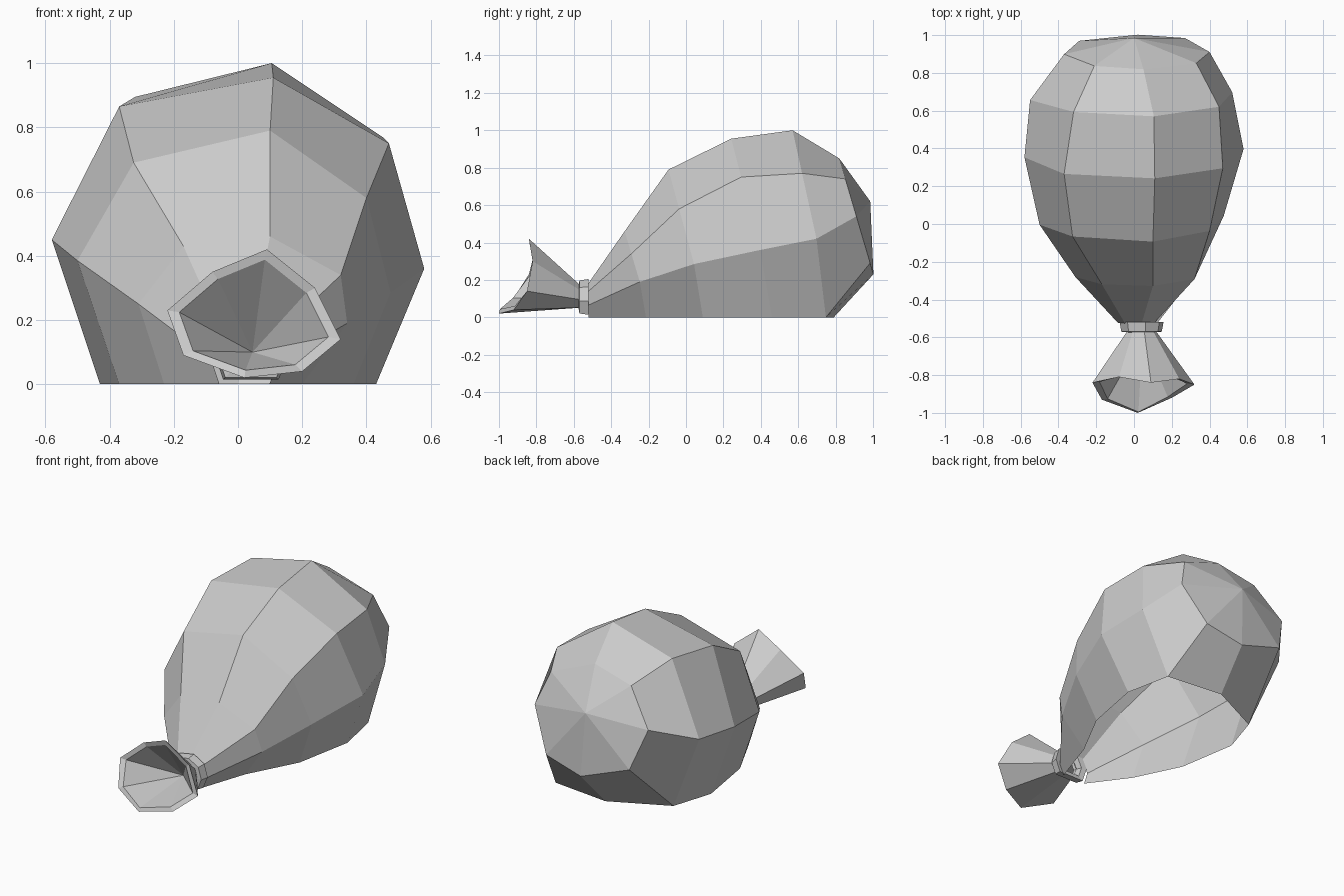
import bpy
import bmesh
from mathutils import Vector

cube = bpy.data.objects.get("Cube")
if cube:
    bpy.data.objects.remove(cube, do_unlink=True)

# Single matte grey
grey = bpy.data.materials.new("pale grey")
grey.use_nodes = True
colour = (0.6, 0.6, 0.6, 1.0)
grey.diffuse_color = colour
grey.node_tree.nodes["Principled BSDF"].inputs["Base Color"].default_value = colour


def loft(name, rings, end=None, closed=False):
    """Skin rings of points with quads, leaving the side on the ground open."""
    bm = bmesh.new()
    loops = [[bm.verts.new(p) for p in ring] for ring in rings]
    pairs = list(zip(loops, loops[1:]))
    if closed:
        pairs.append((loops[-1], loops[0]))
    count = len(loops[0])
    for a, b in pairs:
        for i in range(count):
            j = (i + 1) % count
            quad = (a[i], a[j], b[j], b[i])
            if max(v.co.z for v in quad) > 0:
                bm.faces.new(quad)
    if end:
        tip = bm.verts.new(end)
        for i in range(count):
            bm.faces.new((tip, loops[-1][i], loops[-1][(i + 1) % count]))
    loose = [v for v in bm.verts if not v.link_faces]
    bmesh.ops.delete(bm, geom=loose, context='VERTS')
    bmesh.ops.recalc_face_normals(bm, faces=bm.faces)
    mesh = bpy.data.meshes.new(name)
    bm.to_mesh(mesh)
    bm.free()
    mesh.materials.append(grey)
    obj = bpy.data.objects.new(name, mesh)
    bpy.context.collection.objects.link(obj)


# Lopsided eight-sided cross-section (x, z), counted from the right side over the top
section = [(-.58, .45), (-.37, .865), (.11, .955), (.47, .75),
           (.58, .36), (.43, 0), (0, 0), (-.43, 0)]
# How far each corner of a section is pulled towards the front
pull = (.02, 0, 0, 0, 0, .03, 0, .12)


def body_ring(y, lean, twist, points):
    """Section leaning forward with height and twisted a little at the ground."""
    return [Vector((x, y - lean * z - twist * p, z))
            for (x, z), p in zip(points, pull)]


# Inflated body, open underneath
loft("body", [
    body_ring(-.52, .05, 0, [(.02 + .18 * x, .18 * z) for x, z in section]),
    body_ring(-.19, .3, .8, [(-.31, .25), (-.17, .43), (.1, .46), (.32, .34),
                             (.34, .19), (.2, 0), (0, 0), (-.23, 0)]),
    body_ring(.12, .27, 1, [(-.5, .385), (-.325, .69), (.1, .79), (.4, .58),
                            (.475, .285), (.36, 0), (0, 0), (-.37, 0)]),
    body_ring(.49, .26, 1, section),
    body_ring(.79, .22, 1.4, [(-.55, .48), (-.32, .895), (.105, 1), (.45, .77),
                              (.52, .42), (.37, 0), (0, 0), (-.35, 0)]),
    body_ring(1.07, .295, 0, [(-.37, .58), (-.21, .79), (.05, .85), (.33, .74),
                              (.4, .54), (.27, .29), (.02, .23), (-.29, .34)]),
], end=(0, .985, .62))


def neck_ring(y, scale):
    """Small section around the tied neck."""
    return [Vector((.04 + scale * x, y, .1 + scale * (z - .43)))
            for x, z in section]


# Tied band around the neck
loft("neck_band", [neck_ring(-.525, .14), neck_ring(-.52, .2),
                   neck_ring(-.57, .185), neck_ring(-.575, .11)], closed=True)

# Flared mouthpiece with a thick rim and a hollow inside
rim = [Vector(p) for p in (
    (-.22, -.84, .23), (-.08, -.81, .35), (.09, -.84, .42), (.24, -.82, .3),
    (.32, -.85, .14), (.2, -.92, .04), (.02, -1, .02), (-.17, -.93, .09))]
centre = Vector((.045, -.85, .19))
inner = [centre + (p - centre) * .86 for p in rim]
for p, q in zip(inner, rim):
    p.y = q.y + .005
loft("mouthpiece", [neck_ring(-.55, .11), rim, inner], end=(.045, -.6, .1))
